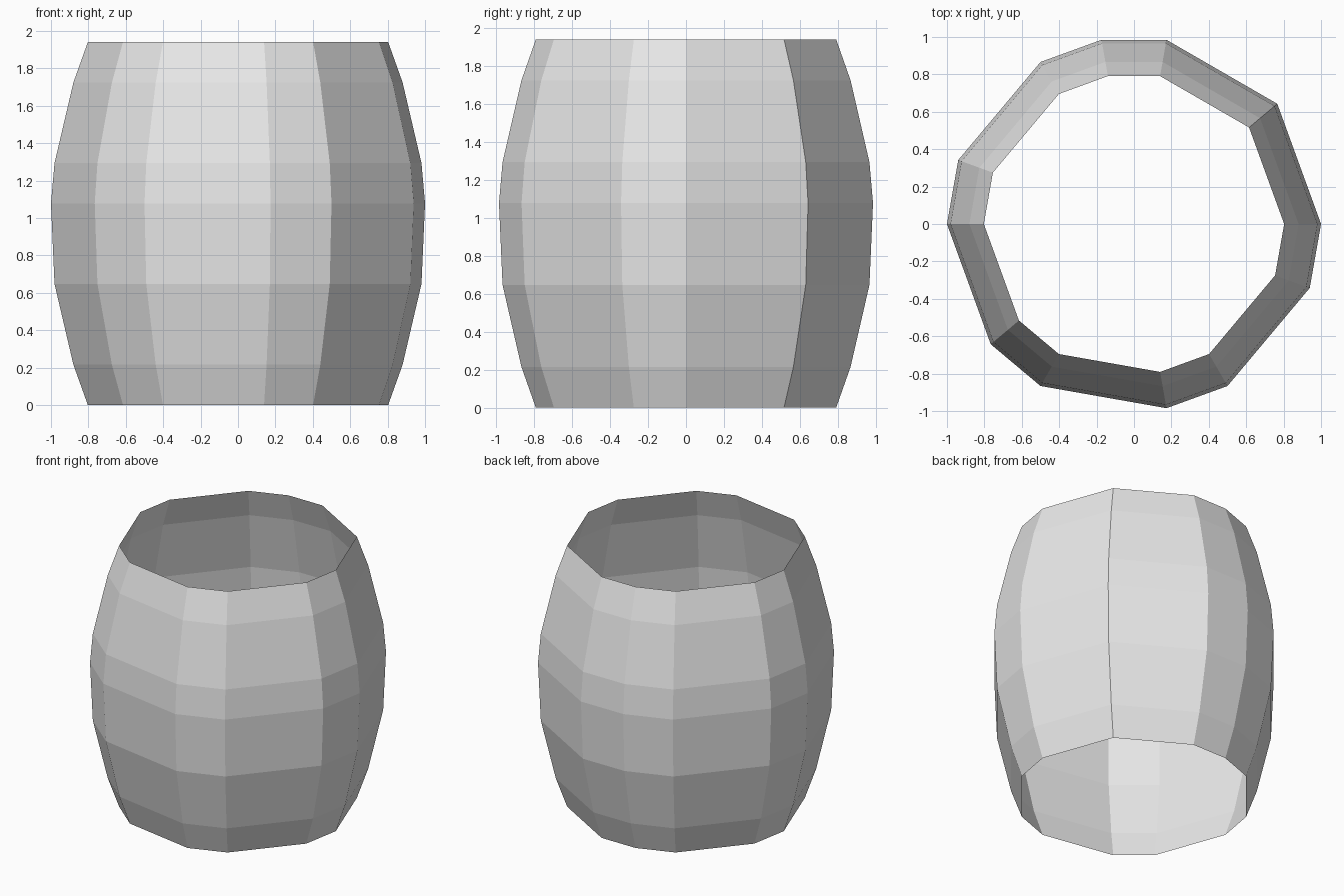
import bpy
import bmesh
from math import sin, cos, radians

cube = bpy.data.objects.get("Cube")
if cube:
    bpy.data.objects.remove(cube, do_unlink=True)

# One plain grey for the whole shell
grey = bpy.data.materials.new("light_grey")
grey.use_nodes = True
colour = (0.8, 0.8, 0.8, 1)
grey.diffuse_color = colour
grey.node_tree.nodes["Principled BSDF"].inputs["Base Color"].default_value = colour

# Barrel profile as (radius, height), and the uneven stave edges in degrees
profile = [(0.803, 0.0), (0.88, 0.215), (0.981, 0.647), (1.0, 1.078),
           (0.981, 1.293), (0.88, 1.724), (0.803, 1.94)]
angles = [0, 40, 80, 100, 120, 160, 180, 220, 240, 280, 300, 340]

# Open-ended barrel shell: one ring per profile point, bridged by flat quads
bm = bmesh.new()
rings = [[bm.verts.new((r * cos(radians(a)), r * sin(radians(a)), z)) for a in angles]
         for r, z in profile]
for low, high in zip(rings, rings[1:]):
    for i in range(len(angles)):
        j = (i + 1) % len(angles)
        bm.faces.new((low[i], low[j], high[j], high[i]))

mesh = bpy.data.meshes.new("barrel_shell")
bm.to_mesh(mesh)
bm.free()
mesh.materials.append(grey)
barrel = bpy.data.objects.new("barrel_shell", mesh)
bpy.context.collection.objects.link(barrel)
